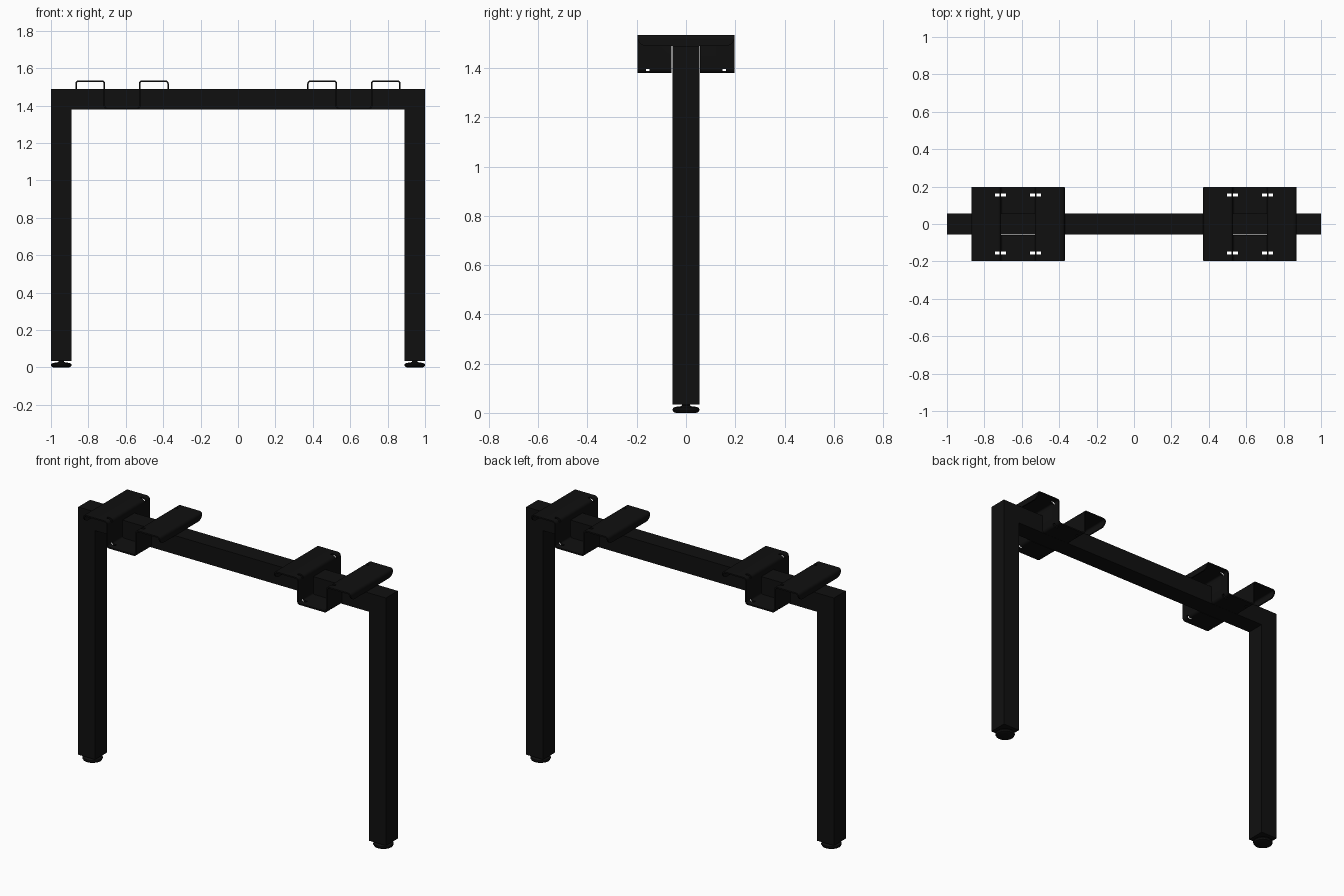
import bpy, bmesh, math
from mathutils import Vector

if "Cube" in bpy.data.objects:
    bpy.data.objects.remove(bpy.data.objects["Cube"])

black = bpy.data.materials.new("black_metal")
black.diffuse_color = (0.005, 0.005, 0.005, 1)
black.use_nodes = True
black.node_tree.nodes["Principled BSDF"].inputs["Base Color"].default_value = black.diffuse_color


def make(name, bm):
    me = bpy.data.meshes.new(name)
    bmesh.ops.recalc_face_normals(bm, faces=bm.faces)
    bm.to_mesh(me)
    bm.free()
    ob = bpy.data.objects.new(name, me)
    bpy.context.collection.objects.link(ob)
    me.materials.append(black)
    return ob


def activate(ob):
    bpy.ops.object.select_all(action='DESELECT')
    ob.select_set(True)
    bpy.context.view_layer.objects.active = ob


def prism_xz(bm, pts, y0, y1):
    f = bm.faces.new([bm.verts.new((x, y0, z)) for x, z in pts])
    r = bmesh.ops.extrude_face_region(bm, geom=[f])
    bmesh.ops.translate(bm, vec=(0, y1 - y0, 0),
                        verts=[v for v in r['geom'] if isinstance(v, bmesh.types.BMVert)])


def prism_yz(bm, pts, x0, x1):
    f = bm.faces.new([bm.verts.new((x0, y, z)) for y, z in pts])
    r = bmesh.ops.extrude_face_region(bm, geom=[f])
    bmesh.ops.translate(bm, vec=(x1 - x0, 0, 0),
                        verts=[v for v in r['geom'] if isinstance(v, bmesh.types.BMVert)])


def box(bm, x, y, z):
    prism_xz(bm, [(x[0], z[0]), (x[1], z[0]), (x[1], z[1]), (x[0], z[1])], *y)


def rounded(pts, r, n=5):
    # open polyline with filleted 90 degree corners
    out = [Vector(pts[0])]
    for a, b, c in zip(pts, pts[1:], pts[2:]):
        a, b, c = Vector(a), Vector(b), Vector(c)
        u, v = (a - b).normalized() * r, (c - b).normalized() * r
        for i in range(n + 1):
            t = math.pi / 2 * i / n
            out.append(b + u * (1 - math.sin(t)) + v * (1 - math.cos(t)))
    return out + [Vector(pts[-1])]


W, TOP, BEAM_Z, FOOT_Z = 0.055, 1.49, 1.38, 0.035

# mitred beam
bm = bmesh.new()
prism_xz(bm, [(-1, TOP), (1, TOP), (0.89, BEAM_Z), (-0.89, BEAM_Z)], -W, W)
make("cross_beam", bm)

# legs and levelling feet
foot_profile = [(0, 0), (0.042, 0), (0.051, 0.004), (0.055, 0.012), (0.053, 0.019),
                (0.045, 0.024), (0.022, 0.027), (0.016, 0.03), (0.016, 0.037), (0, 0.037)]
for s, side in ((-1, "left"), (1, "right")):
    bm = bmesh.new()
    prism_xz(bm, [(s, FOOT_Z), (s, TOP), (s * 0.89, BEAM_Z), (s * 0.89, FOOT_Z)], -W, W)
    make(side + "_leg", bm)

    bm = bmesh.new()
    vs = [bm.verts.new((r, 0, z)) for r, z in foot_profile]
    es = [bm.edges.new(p) for p in zip(vs, vs[1:])]
    bmesh.ops.spin(bm, geom=vs + es, axis=(0, 0, 1), cent=(0, 0, 0),
                   angle=math.tau, steps=32)
    bmesh.ops.remove_doubles(bm, verts=bm.verts, dist=1e-4)
    foot = make(side + "_foot", bm)
    foot.location.x = s * 0.945
    activate(foot)
    bpy.ops.object.shade_smooth_by_angle()

# bent sheet brackets straddling the beam
T = 0.008
for s, side in ((-1, "left"), (1, "right")):
    path = rounded([(-0.246, 1.49), (-0.246, 1.531), (-0.094, 1.531), (-0.094, 1.384),
                    (0.094, 1.384), (0.094, 1.531), (0.246, 1.531), (0.246, 1.49)], 0.014)
    bm = bmesh.new()
    rows = [[bm.verts.new((p.x, y, p.y)) for p in path] for y in (-0.197, 0.197)]
    for i in range(len(path) - 1):
        bm.faces.new((rows[0][i], rows[0][i + 1], rows[1][i + 1], rows[1][i]))
    bracket = make(side + "_bracket", bm)

    # beam notch, bend slots and rounded lip corners
    bm = bmesh.new()
    box(bm, (-0.125, 0.125), (-0.058, 0.056), (1.36, 1.491))
    for mx in (-1, 1):
        for my in (-1, 1):
            ys = (my * 0.155 - 0.007, my * 0.155 + 0.007)
            box(bm, sorted((mx * 0.065, mx * 0.11)), ys, (1.37, 1.397))
            box(bm, sorted((mx * 0.08, mx * 0.122)), ys, (1.518, 1.55))
            R, ye, zb = 0.036, 0.197, 1.49
            arc = [(my * (ye - R + R * math.sin(t)), zb + R - R * math.cos(t))
                   for t in [math.pi / 2 * i / 8 for i in range(9)]]
            arc += [(my * (ye + 0.01), zb + R), (my * (ye + 0.01), zb - 0.01),
                    (my * (ye - R), zb - 0.01)]
            prism_yz(bm, arc, *sorted((mx * 0.225, mx * 0.26)))
    cutter = make("bracket_cutter", bm)
    cutter.hide_render = True

    activate(bracket)
    sol = bracket.modifiers.new("thickness", 'SOLIDIFY')
    sol.thickness, sol.offset, sol.use_even_offset = T, 0, True
    cut = bracket.modifiers.new("cut", 'BOOLEAN')
    cut.object, cut.operation, cut.solver = cutter, 'DIFFERENCE', 'EXACT'
    bpy.ops.object.modifier_apply(modifier=sol.name)
    bpy.ops.object.modifier_apply(modifier=cut.name)
    bpy.data.objects.remove(cutter)
    bracket.location.x = s * 0.62
    bpy.ops.object.shade_smooth_by_angle()
